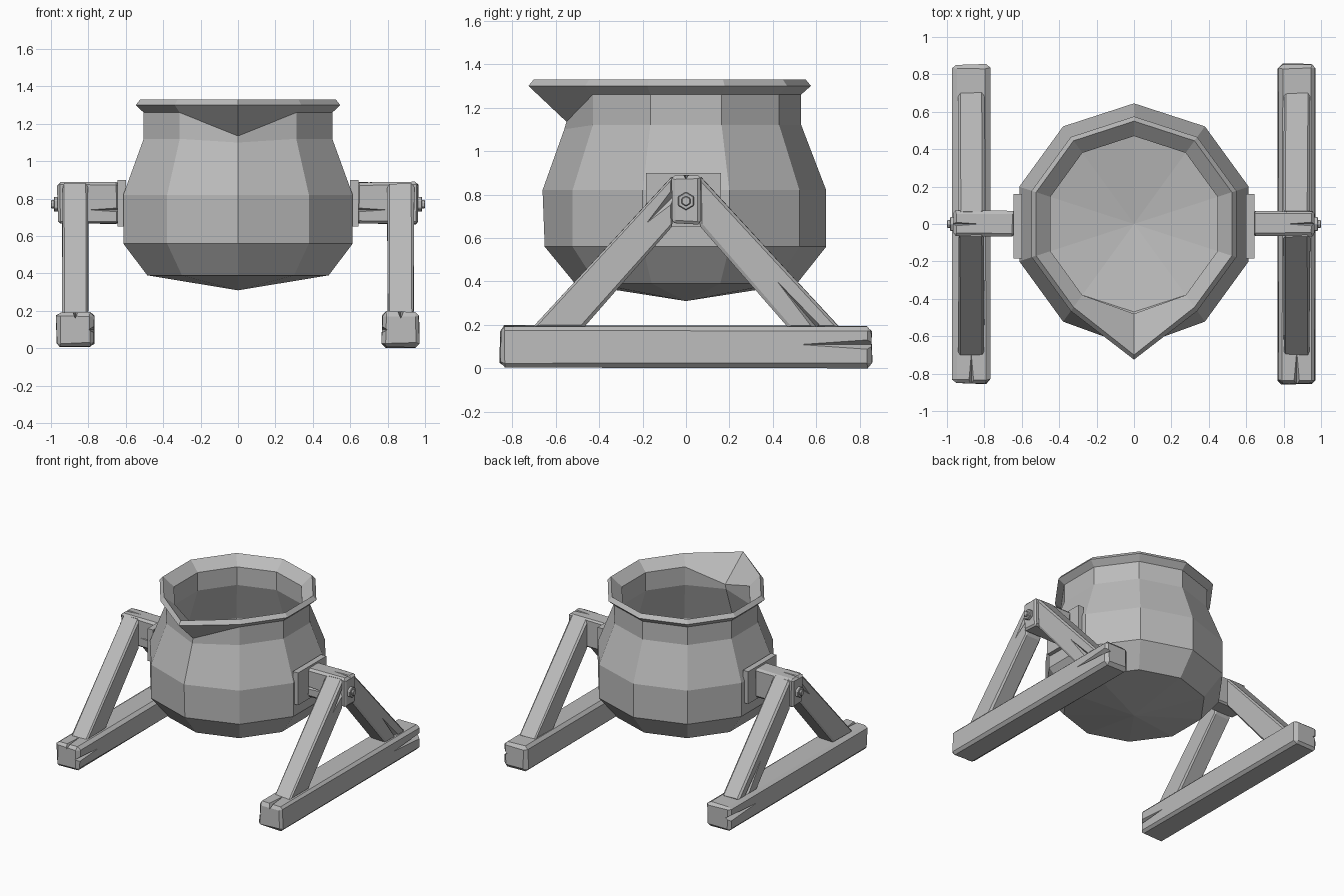
import bpy, bmesh, math, random
from mathutils import Vector

random.seed(4)
cube = bpy.data.objects.get("Cube")
if cube:
    bpy.data.objects.remove(cube, do_unlink=True)

grey = bpy.data.materials.new("plain grey")
grey.use_nodes = True
grey.diffuse_color = (0.5, 0.5, 0.5, 1)
grey.node_tree.nodes["Principled BSDF"].inputs["Base Color"].default_value = (0.5, 0.5, 0.5, 1)


def finish(name, bm):
    bmesh.ops.recalc_face_normals(bm, faces=bm.faces)
    mesh = bpy.data.meshes.new(name)
    bm.to_mesh(mesh)
    bm.free()
    mesh.materials.append(grey)
    obj = bpy.data.objects.new(name, mesh)
    bpy.context.collection.objects.link(obj)
    return obj


def prism(name, outline, x0, x1, bevel=0.0, wobble=0.0):
    """Extrude a (y, z) outline from x0 to x1, with chamfered, slightly uneven edges."""
    bm = bmesh.new()
    ends = [[bm.verts.new((x, y, z)) for y, z in outline] for x in (x0, x1)]
    for ring in ends:
        bm.faces.new(ring)
    n = len(outline)
    for i in range(n):
        j = (i + 1) % n
        bm.faces.new((ends[0][i], ends[0][j], ends[1][j], ends[1][i]))
    if bevel:
        bmesh.ops.bevel(bm, geom=bm.edges[:], offset=bevel, segments=1, affect='EDGES')
    for v in bm.verts:
        v.co += Vector([random.uniform(-wobble, wobble) for _ in range(3)])
    return finish(name, bm)


def crack(obj, tip, end, spread, depth):
    """Cut a wedge that widens from tip to end, going in along depth."""
    tip, end, spread, depth = map(Vector, (tip, end, spread, depth))
    out = -0.4 * depth
    bm = bmesh.new()
    for p in (tip, tip + out, end + out + spread, end + out - spread,
              end + spread, end - spread, end + depth):
        bm.verts.new(p)
    bmesh.ops.convex_hull(bm, input=bm.verts[:])
    cutter = finish("crack_cutter", bm)
    cutter.hide_render = True
    mod = obj.modifiers.new("crack", 'BOOLEAN')
    mod.object, mod.operation, mod.solver = cutter, 'DIFFERENCE', 'EXACT'
    bpy.context.view_layer.update()
    graph = bpy.context.evaluated_depsgraph_get()
    mesh = bpy.data.meshes.new_from_object(obj.evaluated_get(graph))
    obj.modifiers.clear()
    obj.data = mesh
    bpy.data.objects.remove(cutter, do_unlink=True)


# Pot: ten-sided rings (radius, height, front radius, front height), outside then inside
rings = [
    (0.51, 0.39, 0.51, 0.39), (0.645, 0.56, 0.65, 0.56), (0.645, 0.82, 0.66, 0.82),
    (0.53, 1.12, 0.56, 1.10), (0.53, 1.26, 0.55, 1.135), (0.575, 1.30, 0.725, 1.30),
    (0.55, 1.33, 0.70, 1.33), (0.47, 1.26, 0.48, 1.16), (0.47, 1.12, 0.49, 1.12),
    (0.585, 0.81, 0.595, 0.81), (0.585, 0.58, 0.59, 0.58), (0.47, 0.44, 0.47, 0.44),
]
bm = bmesh.new()
SIDES = 10
loops = []
for r, z, fr, fz in rings:
    loop = []
    for k in range(SIDES):
        a = -math.pi / 2 + k * math.tau / SIDES
        rad, h = (fr, fz) if k == 0 else (r, z)
        loop.append(bm.verts.new((rad * math.cos(a), rad * math.sin(a), h)))
    loops.append(loop)
for low, high in zip(loops, loops[1:]):
    for k in range(SIDES):
        j = (k + 1) % SIDES
        bm.faces.new((low[k], low[j], high[j], high[k]))
for loop, z in ((loops[0], 0.31), (loops[-1], 0.37)):
    apex = bm.verts.new((0, 0, z))
    for k in range(SIDES):
        bm.faces.new((loop[k], loop[(k + 1) % SIDES], apex))
finish("pot", bm)


# Stand on each side
for side, s in (("left", 1), ("right", -1)):
    # Ground beam with split ends
    beam = prism(side + "_ground_beam",
                 [(-0.855, 0.005), (0.855, 0.005), (0.855, 0.195), (-0.855, 0.195)],
                 s * 0.77, s * 0.97, 0.022, 0.005)
    crack(beam, (s * 0.87, -0.68, 0.195), (s * 0.87, -0.88, 0.195), (0.018, 0, 0), (0, 0, -0.04))
    crack(beam, (s * 0.97, 0.52, 0.11), (s * 0.97, 0.88, 0.11), (0, 0, 0.025), (-s * 0.04, 0, 0))
    crack(beam, (s * 0.77, -0.6, 0.1), (s * 0.77, -0.88, 0.1), (0, 0, 0.02), (s * 0.03, 0, 0))

    # Slanted legs
    for place, f in (("front", -1), ("back", 1)):
        leg = prism(f"{side}_{place}_leg",
                    [(f * 0.71, 0.185), (f * 0.475, 0.185), (f * 0.06, 0.66), (f * 0.06, 0.89)],
                    s * 0.80, s * 0.94, 0.012, 0.003)
        if f < 0:
            crack(leg, (s * 0.94, -0.18, 0.67), (s * 0.94, -0.05, 0.80),
                  (0, 0.018, -0.018), (-s * 0.03, 0, 0))
        else:
            crack(leg, (s * 0.94, 0.42, 0.40), (s * 0.94, 0.60, 0.19),
                  (0, 0.012, 0.012), (-s * 0.03, 0, 0))

    # Axle block carrying the pot
    axle = prism(side + "_axle",
                 [(-0.064, 0.665), (0.07, 0.665), (0.07, 0.888), (-0.064, 0.888)],
                 s * 0.635, s * 0.965, 0.014, 0.004)
    crack(axle, (s * 0.80, -0.064, 0.74), (s * 0.62, -0.064, 0.74), (0, 0, 0.012), (0, 0.025, 0))
    crack(axle, (s * 0.82, 0.0, 0.888), (s * 0.98, 0.0, 0.888), (0, 0.012, 0), (0, 0, -0.02))

    # Mounting plate against the pot
    prism(side + "_mounting_plate",
          [(-0.185, 0.65), (0.16, 0.65), (0.16, 0.90), (-0.185, 0.90)], s * 0.60, s * 0.645)

    # Hexagonal bolt with a small stud
    for part, r, x in (("bolt_head", 0.042, 0.985), ("bolt_stud", 0.024, 1.0)):
        hexagon = [(r * math.sin(k * math.tau / 6), 0.77 + r * math.cos(k * math.tau / 6))
                   for k in range(6)]
        prism(f"{side}_{part}", hexagon, s * 0.95, s * x, 0.004)
